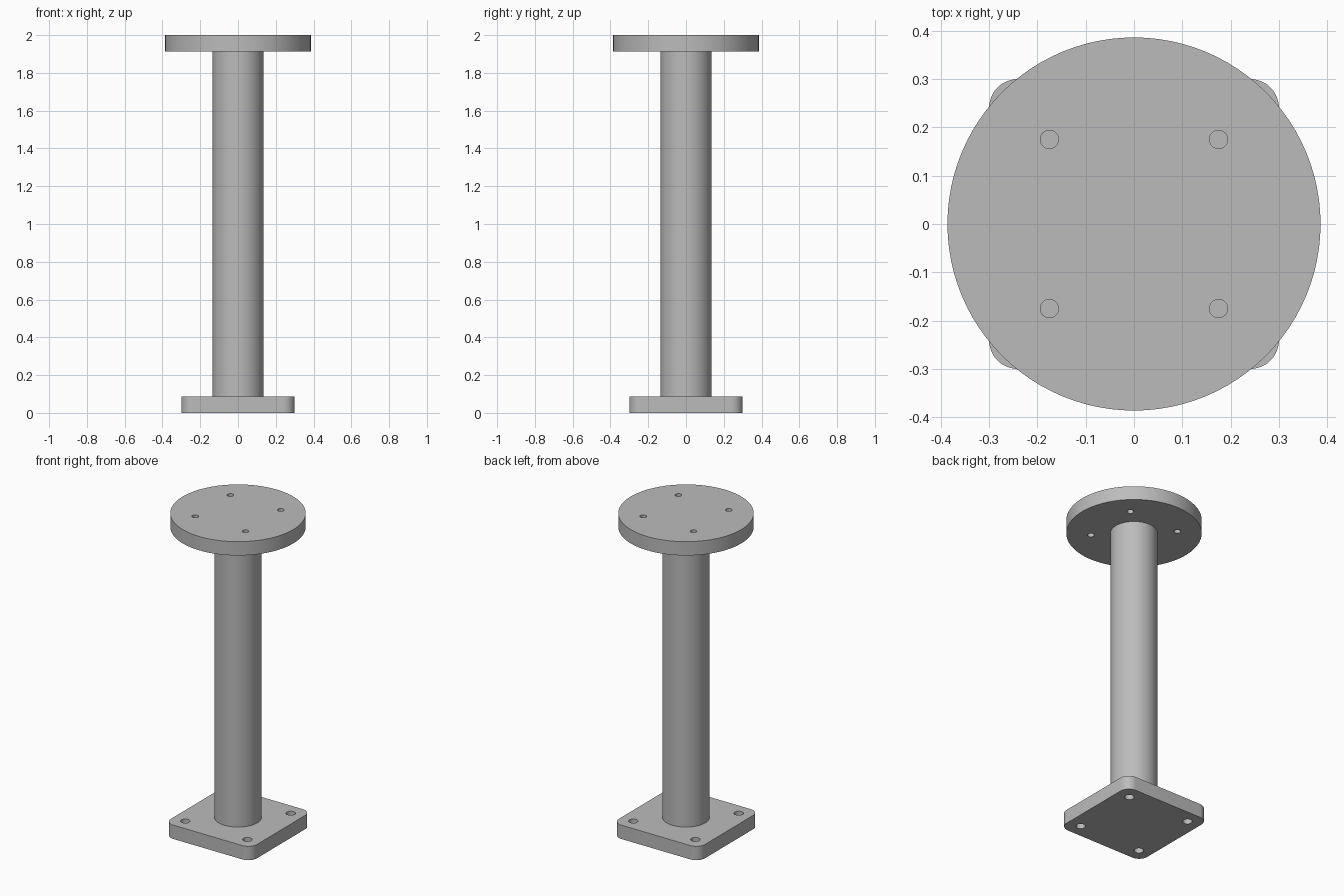
import bpy, bmesh
from math import sin, cos, pi, radians
from mathutils import Matrix

if "Cube" in bpy.data.objects:
    bpy.data.objects.remove(bpy.data.objects["Cube"], do_unlink=True)

HEIGHT = 2.0
PLATE = 0.087       # thickness of both plates

steel = bpy.data.materials.new("grey steel")
steel.use_nodes = True
colour = (0.5, 0.5, 0.5, 1)
steel.diffuse_color = colour
steel.node_tree.nodes["Principled BSDF"].inputs["Base Color"].default_value = colour


def arc(cx, cy, radius, start, sweep, count):
    return [(cx + radius * cos(start + sweep * i / count),
             cy + radius * sin(start + sweep * i / count)) for i in range(count + 1)]


def circle(radius, count, cx=0, cy=0):
    return arc(cx, cy, radius, 0, 2 * pi, count)[:-1]


def prism(name, outlines, z0, z1):
    """Extrude each closed outline from z0 up to z1."""
    bm = bmesh.new()
    for outline in outlines:
        face = bm.faces.new([bm.verts.new((x, y, z0)) for x, y in outline])
        out = bmesh.ops.extrude_face_region(bm, geom=[face], use_keep_orig=True)
        top = [v for v in out["geom"] if isinstance(v, bmesh.types.BMVert)]
        bmesh.ops.translate(bm, verts=top, vec=(0, 0, z1 - z0))
    bmesh.ops.recalc_face_normals(bm, faces=bm.faces)
    mesh = bpy.data.meshes.new(name)
    bm.to_mesh(mesh)
    bm.free()
    mesh.materials.append(steel)
    obj = bpy.data.objects.new(name, mesh)
    bpy.context.collection.objects.link(obj)
    return obj


def activate(obj):
    bpy.ops.object.select_all(action="DESELECT")
    obj.select_set(True)
    bpy.context.view_layer.objects.active = obj


def drill(plate, offset, radius, z0, z1):
    """Cut four through holes in a square pattern."""
    holes = [circle(radius, 32, sx * offset, sy * offset) for sx in (-1, 1) for sy in (-1, 1)]
    cutter = prism("hole_cutter", holes, z0 - 0.05, z1 + 0.05)
    cutter.hide_render = True
    mod = plate.modifiers.new("bolt holes", "BOOLEAN")
    mod.operation = "DIFFERENCE"
    mod.solver = "EXACT"
    mod.object = cutter
    activate(plate)
    bpy.ops.object.modifier_apply(modifier=mod.name)
    bpy.data.objects.remove(cutter, do_unlink=True)


# Square base plate with rounded corners
half, corner = 0.3, 0.06
inner = half - corner
outline = []
for k, (sx, sy) in enumerate([(1, 1), (-1, 1), (-1, -1), (1, -1)]):
    outline += arc(sx * inner, sy * inner, corner, k * pi / 2, pi / 2, 12)
base = prism("base_plate", [outline], 0, PLATE)
drill(base, 0.216, 0.027, 0, PLATE)

# Round top flange
flange = prism("top_flange", [circle(0.386, 96)], HEIGHT - PLATE, HEIGHT)
drill(flange, 0.175, 0.019, HEIGHT - PLATE, HEIGHT)

# Round column between the plates
column = prism("column", [circle(0.135, 64)], PLATE, HEIGHT - PLATE)

for part in (base, flange, column):
    activate(part)
    bpy.ops.object.shade_smooth_by_angle(angle=radians(30))
